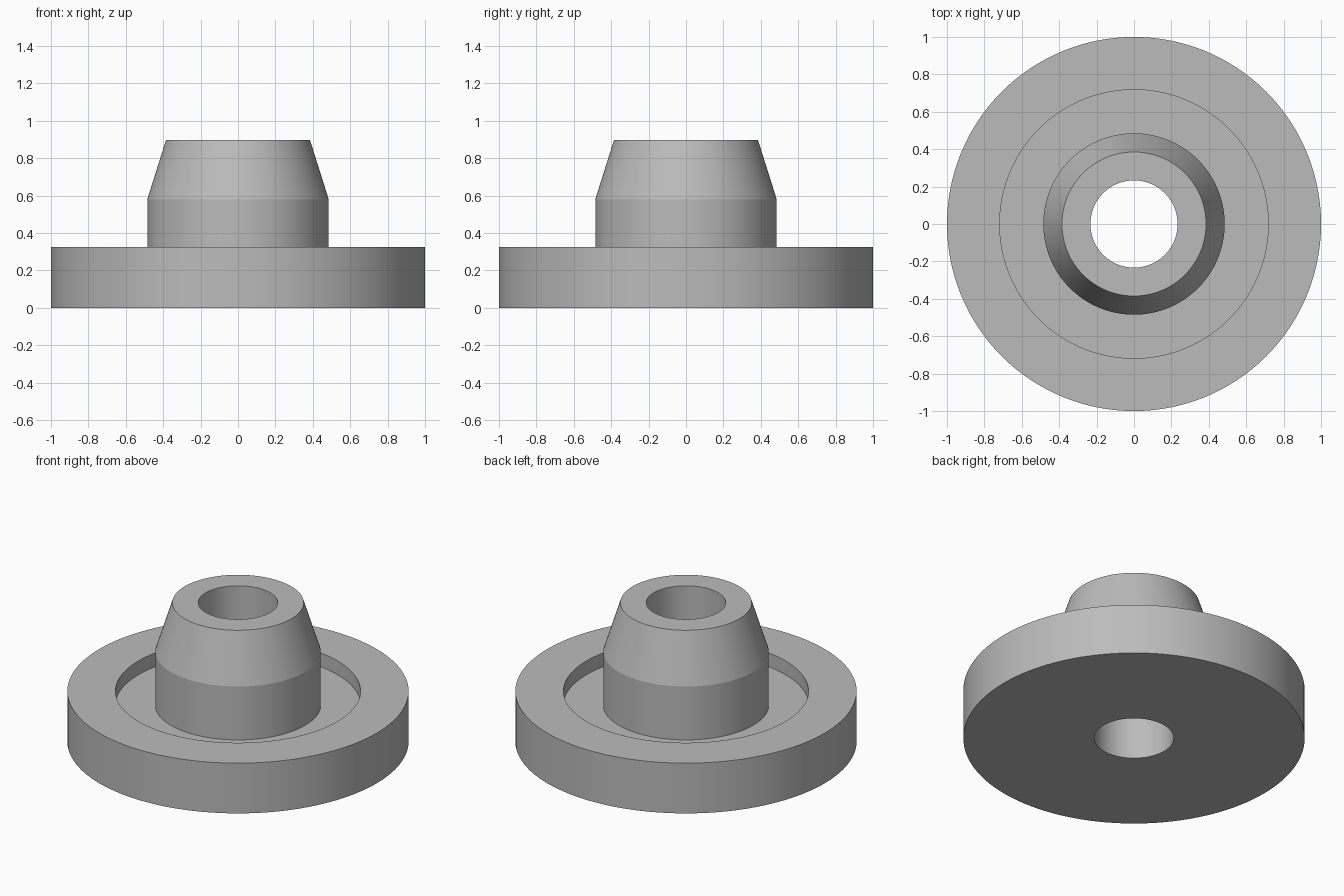
import bpy, bmesh, math

cube = bpy.data.objects.get("Cube")
if cube:
    bpy.data.objects.remove(cube, do_unlink=True)

# Plain grey material
grey = bpy.data.materials.new("light_grey")
grey.use_nodes = True
colour = (0.5, 0.5, 0.5, 1)
grey.diffuse_color = colour
grey.node_tree.nodes["Principled BSDF"].inputs["Base Color"].default_value = colour


def lathe(name, profile, segments=128):
    """Revolve a closed (radius, height) profile around z."""
    bm = bmesh.new()
    rings = []
    for r, z in profile:
        rings.append([bm.verts.new((r * math.cos(a), r * math.sin(a), z))
                      for a in (math.tau * i / segments for i in range(segments))])
    for low, high in zip(rings, rings[1:] + rings[:1]):
        for i in range(segments):
            j = (i + 1) % segments
            bm.faces.new((low[i], low[j], high[j], high[i]))
    bmesh.ops.recalc_face_normals(bm, faces=bm.faces)
    mesh = bpy.data.meshes.new(name)
    bm.to_mesh(mesh)
    bm.free()
    mesh.materials.append(grey)
    obj = bpy.data.objects.new(name, mesh)
    bpy.context.collection.objects.link(obj)
    bpy.ops.object.select_all(action='DESELECT')
    obj.select_set(True)
    bpy.context.view_layer.objects.active = obj
    bpy.ops.object.shade_smooth_by_angle(angle=math.radians(15))
    return obj


bore, hub, hub_top, recess, rim = 0.233, 0.485, 0.385, 0.718, 1.0
floor_z, rim_z, shoulder_z, top_z = 0.235, 0.325, 0.58, 0.897

# Flanged bushing: disc, recessed ring, tapered hub and through bore in one turned body
lathe("flanged_bushing", [
    (bore, 0), (rim, 0), (rim, rim_z), (recess, rim_z), (recess, floor_z),
    (hub, floor_z), (hub, shoulder_z), (hub_top, top_z), (bore, top_z)])
